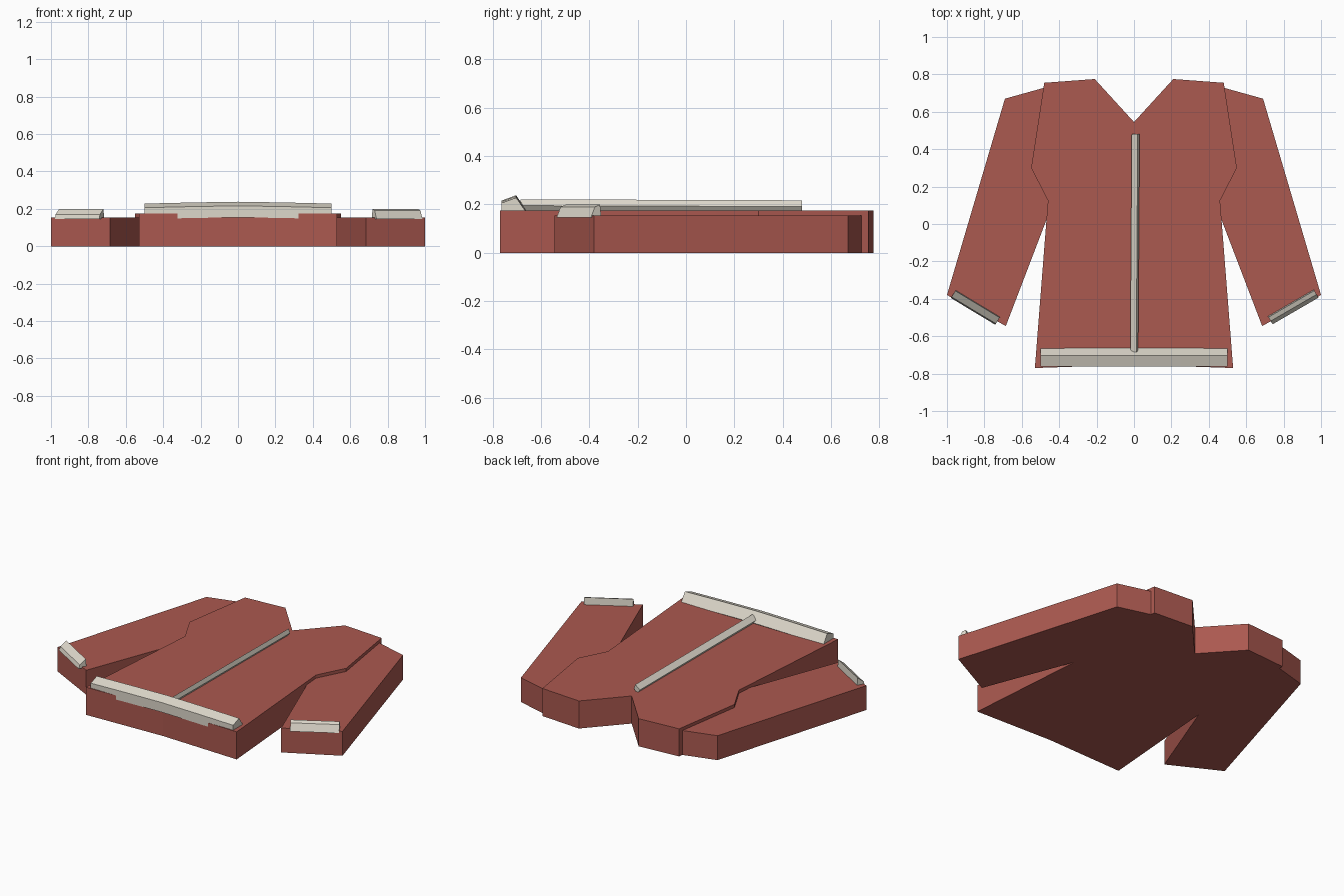
import bpy, bmesh
from mathutils import Vector

cube = bpy.data.objects.get("Cube")
if cube:
    bpy.data.objects.remove(cube, do_unlink=True)


def material(name, rgb):
    m = bpy.data.materials.new(name)
    m.use_nodes = True
    m.diffuse_color = (*rgb, 1)
    m.node_tree.nodes["Principled BSDF"].inputs["Base Color"].default_value = (*rgb, 1)
    return m


red = material("brick red cloth", (0.41, 0.10, 0.08))
cream = material("cream trim", (0.73, 0.69, 0.60))


def finish(bm, name, mat):
    bmesh.ops.recalc_face_normals(bm, faces=bm.faces)
    mesh = bpy.data.meshes.new(name)
    bm.to_mesh(mesh)
    bm.free()
    mesh.materials.append(mat)
    ob = bpy.data.objects.new(name, mesh)
    bpy.context.collection.objects.link(ob)
    return ob


def slab(name, outline, height):
    """Flat outline on the ground, extruded upward."""
    bm = bmesh.new()
    face = bm.faces.new([bm.verts.new((x, y, 0)) for x, y in outline])
    top = bmesh.ops.extrude_face_region(bm, geom=[face])["geom"]
    verts = [v for v in top if isinstance(v, bmesh.types.BMVert)]
    bmesh.ops.translate(bm, verts=verts, vec=(0, 0, height))
    finish(bm, name, red)


def strip(name, path, profile):
    """Sweep a (sideways, height) profile along a path; sideways is right of travel."""
    bm = bmesh.new()
    points = [Vector(p) for p in path]
    along = (points[-1] - points[0]).normalized()
    side = along.cross(Vector((0, 0, 1))).normalized()
    rings = [[bm.verts.new(p + side * u + Vector((0, 0, h))) for u, h in profile]
             for p in points]
    n = len(profile)
    for a, b in zip(rings, rings[1:]):
        for i in range(n):
            j = (i + 1) % n
            bm.faces.new((a[i], a[j], b[j], b[i]))
    bm.faces.new(rings[0])
    bm.faces.new(rings[-1])
    finish(bm, name, cream)


# Body panel: half outline from the collar down to the hem, then mirrored
half = [(0.21, 0.775), (0.48, 0.755), (0.55, 0.30), (0.46, 0.125), (0.53, -0.77)]
body = [(0, 0.545)] + half + [(0, -0.752)] + [(-x, y) for x, y in reversed(half)]
slab("jacket_body", body, 0.175)

# Sleeves, tucked into the body sides
sleeve = [(0.42, 0.745), (0.69, 0.67), (1.0, -0.38), (0.685, -0.545), (0.40, 0.20)]
for s, label in ((1, "left"), (-1, "right")):
    slab(label + "_sleeve", [(s * x, y) for x, y in sleeve], 0.155)

# Hem band with a slight rise in the middle
strip("hem_band",
      [(-0.5, -0.70, -0.01), (-0.25, -0.70, -0.004), (0, -0.70, 0),
       (0.25, -0.70, -0.004), (0.5, -0.70, -0.01)],
      [(0.063, 0.155), (0.063, 0.216), (0.003, 0.238), (-0.037, 0.18), (-0.02, 0.16)])

# Front closure strip
strip("front_closure",
      [(0, -0.685, 0), (0.008, 0.48, -0.004)],
      [(-0.02, 0.195), (0.012, 0.221), (0.022, 0.195), (0, 0.165)])

# Cuff bands
strip("left_cuff",
      [(0.73, -0.517, 0), (0.975, -0.375, 0)],
      [(0.022, 0.145), (0.002, 0.19), (-0.022, 0.199), (-0.028, 0.15)])
strip("right_cuff",
      [(-0.967, -0.376, 0), (-0.73, -0.519, 0)],
      [(0.023, 0.145), (0.016, 0.17), (-0.022, 0.2), (-0.026, 0.15)])
